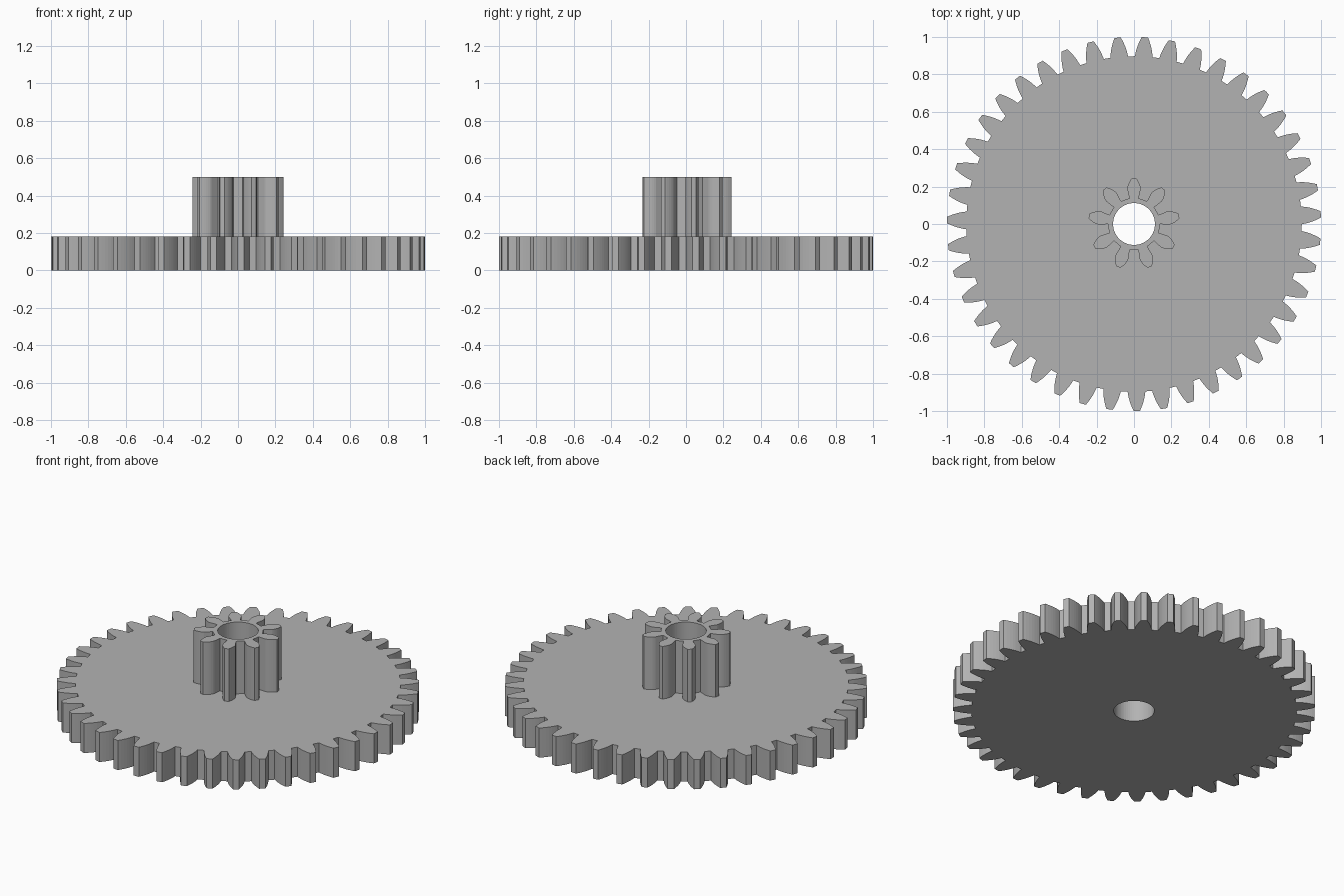
import bpy
import bmesh
from math import pi, cos, sin, tan, acos, radians

cube = bpy.data.objects.get("Cube")
if cube:
    bpy.data.objects.remove(cube)

MODULE = 2 / 45
PRESSURE = radians(20)
BORE_RADIUS = 0.112
WHEEL_HEIGHT = 0.18
TOTAL_HEIGHT = 0.5

grey = bpy.data.materials.new("plain_grey")
grey.use_nodes = True
colour = (0.45, 0.45, 0.45, 1)
grey.diffuse_color = colour
grey.node_tree.nodes["Principled BSDF"].inputs["Base Color"].default_value = colour


def involute(angle):
    return tan(angle) - angle


def gear_outline(teeth, phase, root_radius, root_half_angle, steps=6):
    """Involute teeth, with one tooth centred on the phase angle."""
    pitch = MODULE * teeth / 2
    base = pitch * cos(PRESSURE)
    tip = pitch + MODULE
    start = max(base, root_radius)
    flank = [(root_radius, root_half_angle)]
    for i in range(steps + 1):
        r = start + (tip - start) * i / steps
        half = pi / (2 * teeth) + involute(PRESSURE) - involute(acos(min(1, base / r)))
        if r > root_radius + 0.001:
            flank.append((r, half))
    tooth = [(r, -a) for r, a in flank] + [(tip, 0)] + [(r, a) for r, a in reversed(flank)]
    return [(r * cos(phase + a + k * 2 * pi / teeth), r * sin(phase + a + k * 2 * pi / teeth))
            for k in range(teeth) for r, a in tooth]


def add_gear(name, outline, bottom, top):
    """Extrude a toothed outline with a round bore."""
    bm = bmesh.new()
    bore = [(BORE_RADIUS * cos(2 * pi * i / 64), BORE_RADIUS * sin(2 * pi * i / 64))
            for i in range(64)]
    edges = []
    for loop in (outline, bore):
        verts = [bm.verts.new((x, y, bottom)) for x, y in loop]
        edges += [bm.edges.new((v, verts[i - 1])) for i, v in enumerate(verts)]
    bmesh.ops.triangle_fill(bm, edges=edges, use_beauty=True, normal=(0, 0, 1))
    result = bmesh.ops.extrude_face_region(bm, geom=bm.faces[:], use_keep_orig=True)
    moved = [g for g in result["geom"] if isinstance(g, bmesh.types.BMVert)]
    bmesh.ops.translate(bm, verts=moved, vec=(0, 0, top - bottom))
    bmesh.ops.recalc_face_normals(bm, faces=bm.faces[:])
    mesh = bpy.data.meshes.new(name)
    bm.to_mesh(mesh)
    bm.free()
    mesh.materials.append(grey)
    obj = bpy.data.objects.new(name, mesh)
    bpy.context.collection.objects.link(obj)
    return obj


# Wide wheel with 43 teeth, and the small pinion with 9 narrow-necked teeth
add_gear("large_gear_wheel", gear_outline(43, -pi / 2 + 0.015, 0.897, 0.053), 0, WHEEL_HEIGHT)
add_gear("small_pinion", gear_outline(9, pi / 2, 0.14, 0.18), WHEEL_HEIGHT, TOTAL_HEIGHT)
